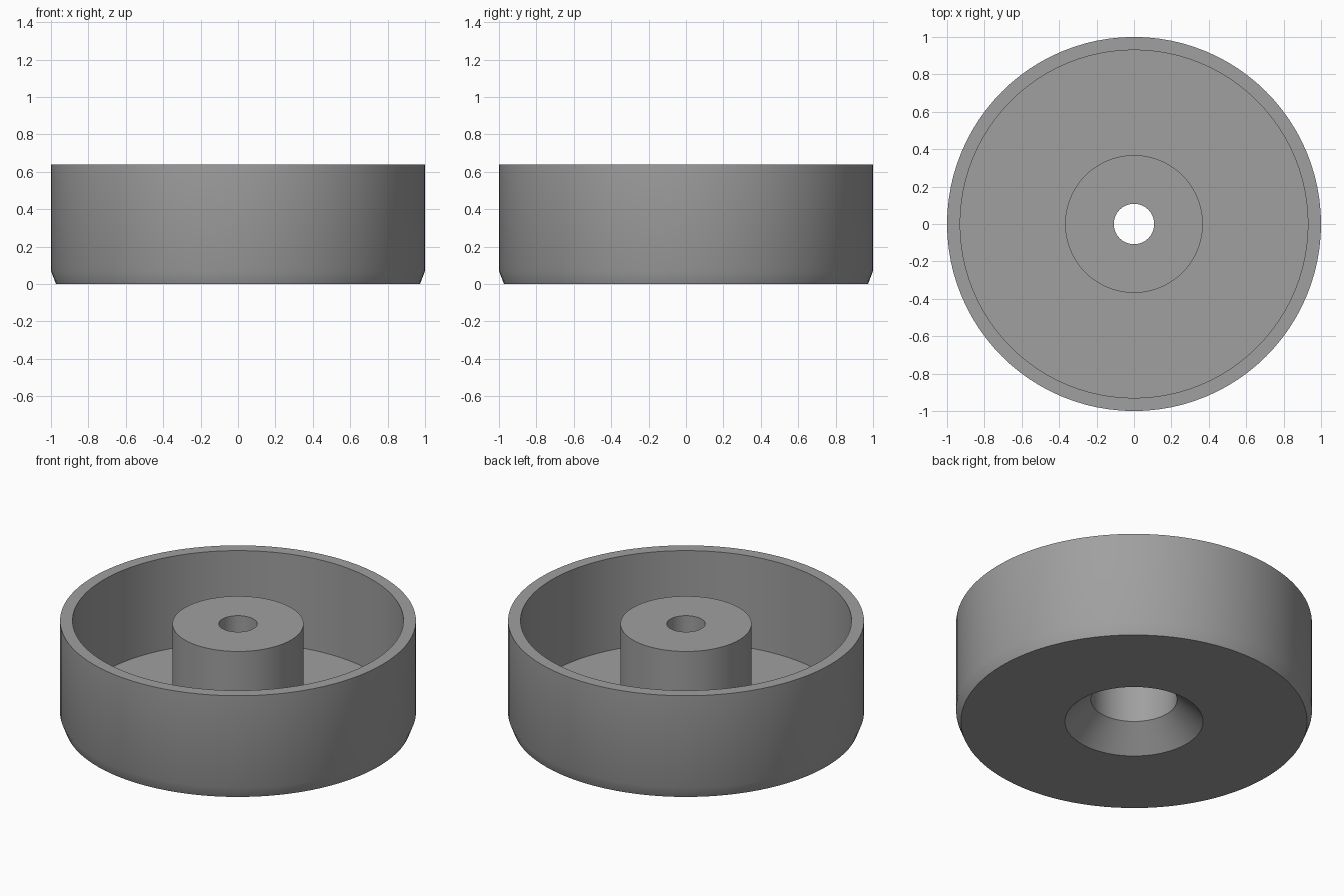
import bpy
import bmesh
import math

if "Cube" in bpy.data.objects:
    bpy.data.objects.remove(bpy.data.objects["Cube"])

SEGMENTS = 96

# One grey material for the whole part
grey = bpy.data.materials.new("mid grey")
grey.diffuse_color = (0.35, 0.35, 0.35, 1.0)
grey.use_nodes = True
grey.node_tree.nodes["Principled BSDF"].inputs["Base Color"].default_value = grey.diffuse_color


def lathe(name, profile):
    """Revolve a closed (radius, height) profile about z."""
    bm = bmesh.new()
    rings = []
    for r, z in profile:
        rings.append([bm.verts.new((r * math.cos(a), r * math.sin(a), z))
                      for a in (2 * math.pi * i / SEGMENTS for i in range(SEGMENTS))])
    for k, ring in enumerate(rings):
        nxt = rings[(k + 1) % len(rings)]
        for i in range(SEGMENTS):
            j = (i + 1) % SEGMENTS
            bm.faces.new((ring[i], ring[j], nxt[j], nxt[i]))
    bmesh.ops.recalc_face_normals(bm, faces=bm.faces)
    mesh = bpy.data.meshes.new(name)
    bm.to_mesh(mesh)
    bm.free()
    mesh.materials.append(grey)
    obj = bpy.data.objects.new(name, mesh)
    bpy.context.collection.objects.link(obj)
    bpy.context.view_layer.objects.active = obj
    obj.select_set(True)
    bpy.ops.object.shade_smooth_by_angle(angle=math.radians(30))
    obj.select_set(False)
    return obj


# Round cup with a central screw boss, bored and countersunk from below
lathe("round_foot", [
    (0.973, 0.0), (1.0, 0.07), (1.0, 0.64),     # chamfered outer wall
    (0.93, 0.64), (0.93, 0.07),                 # rim and inner wall
    (0.368, 0.07), (0.368, 0.62),               # floor and boss
    (0.108, 0.62), (0.108, 0.43),               # screw hole
    (0.242, 0.43), (0.242, 0.14),               # screw head bore
    (0.388, 0.0),                               # countersink
])
